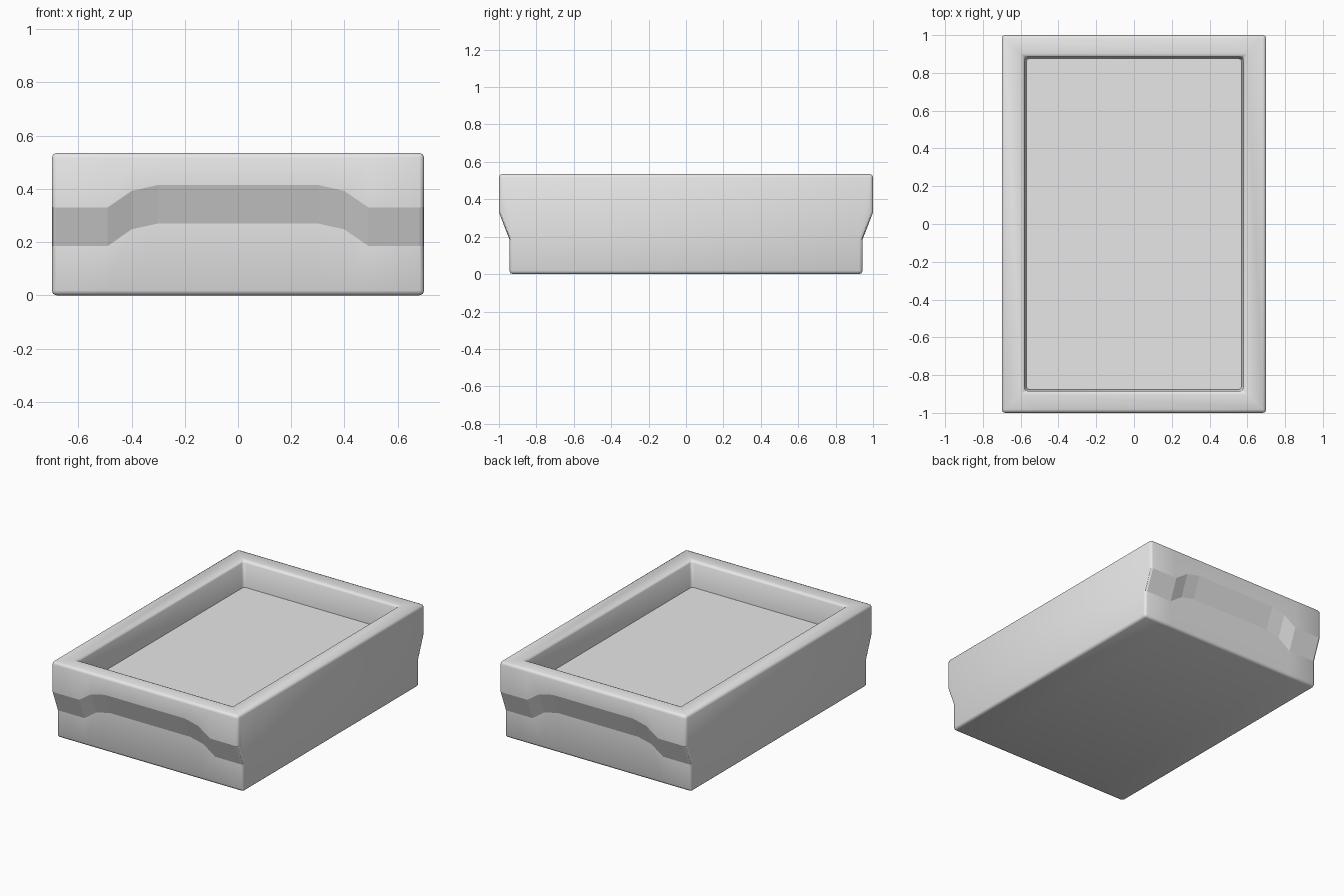
import bpy
import bmesh

cube = bpy.data.objects.get("Cube")
if cube:
    bpy.data.objects.remove(cube, do_unlink=True)

HALF_W, HALF_L, TOP = 0.70, 1.0, 0.535
BASE_L = 0.944           # half length below the finger grip
FLOOR = 0.357            # height of the tray floor

# One colour
grey = bpy.data.materials.new("light_grey")
grey.use_nodes = True
colour = (0.8, 0.8, 0.8, 1.0)
grey.diffuse_color = colour
grey.node_tree.nodes["Principled BSDF"].inputs["Base Color"].default_value = colour

# Grip outline: x, lower edge, upper edge (right half, then mirrored)
half = [(0.30, 0.27, 0.415), (0.40, 0.248, 0.392), (0.49, 0.185, 0.33), (HALF_W, 0.185, 0.33)]
columns = [(-x, lo, hi) for x, lo, hi in reversed(half)] + half

bm = bmesh.new()


def end_wall(side):
    """Grid of points for one end: columns across, four heights each."""
    grid = []
    for x, lo, hi in columns:
        levels = ((BASE_L, 0), (BASE_L, lo), (HALF_L, hi), (HALF_L, TOP))
        grid.append([bm.verts.new((x, side * y, z)) for y, z in levels])
    for a, b in zip(grid, grid[1:]):
        for k in range(3):
            bm.faces.new((a[k], b[k], b[k + 1], a[k + 1]))
    return grid


def ring(x, y, z):
    return [bm.verts.new((sx * x, sy * y, z)) for sx, sy in ((-1, -1), (1, -1), (1, 1), (-1, 1))]


front, back = end_wall(-1), end_wall(1)

# Long sides and underside
for i in (0, -1):
    bm.faces.new(front[i] + back[i][::-1])
bm.faces.new([c[0] for c in front] + [c[0] for c in reversed(back)])

# Rim, recess walls and floor
rim = ring(0.58, 0.885, TOP)
base = ring(0.57, 0.877, FLOOR)
bm.faces.new([c[3] for c in front] + [rim[1], rim[0]])
bm.faces.new([c[3] for c in reversed(back)] + [rim[3], rim[2]])
bm.faces.new((front[-1][3], back[-1][3], rim[2], rim[1]))
bm.faces.new((back[0][3], front[0][3], rim[0], rim[3]))
for i in range(4):
    j = (i + 1) % 4
    bm.faces.new((rim[i], rim[j], base[j], base[i]))
bm.faces.new(base)
bmesh.ops.recalc_face_normals(bm, faces=bm.faces)


def fold(edge):
    return edge.calc_face_angle(0) > 0.6


# Soften outer edges and the recess opening, leaving the floor seam crisp
floor_verts = set(base)
edges = [e for e in bm.edges if fold(e) and not all(v in floor_verts for v in e.verts)]
bmesh.ops.bevel(bm, geom=edges, offset=0.018, offset_type='OFFSET', segments=2,
                profile=0.5, affect='EDGES', clamp_overlap=True)
bm.normal_update()

# Smooth body with flat grip facets and flat floor
for f in bm.faces:
    c = f.calc_center_median()
    grip = abs(f.normal.y) > 0.85 and f.normal.z < -0.2 and c.z > 0.1
    floor = f.normal.z > 0.99 and c.z < FLOOR + 0.01
    f.smooth = not (grip or floor)

mesh = bpy.data.meshes.new("tray_box")
bm.to_mesh(mesh)
bm.free()
mesh.materials.append(grey)
tray = bpy.data.objects.new("tray_box", mesh)
bpy.context.collection.objects.link(tray)
